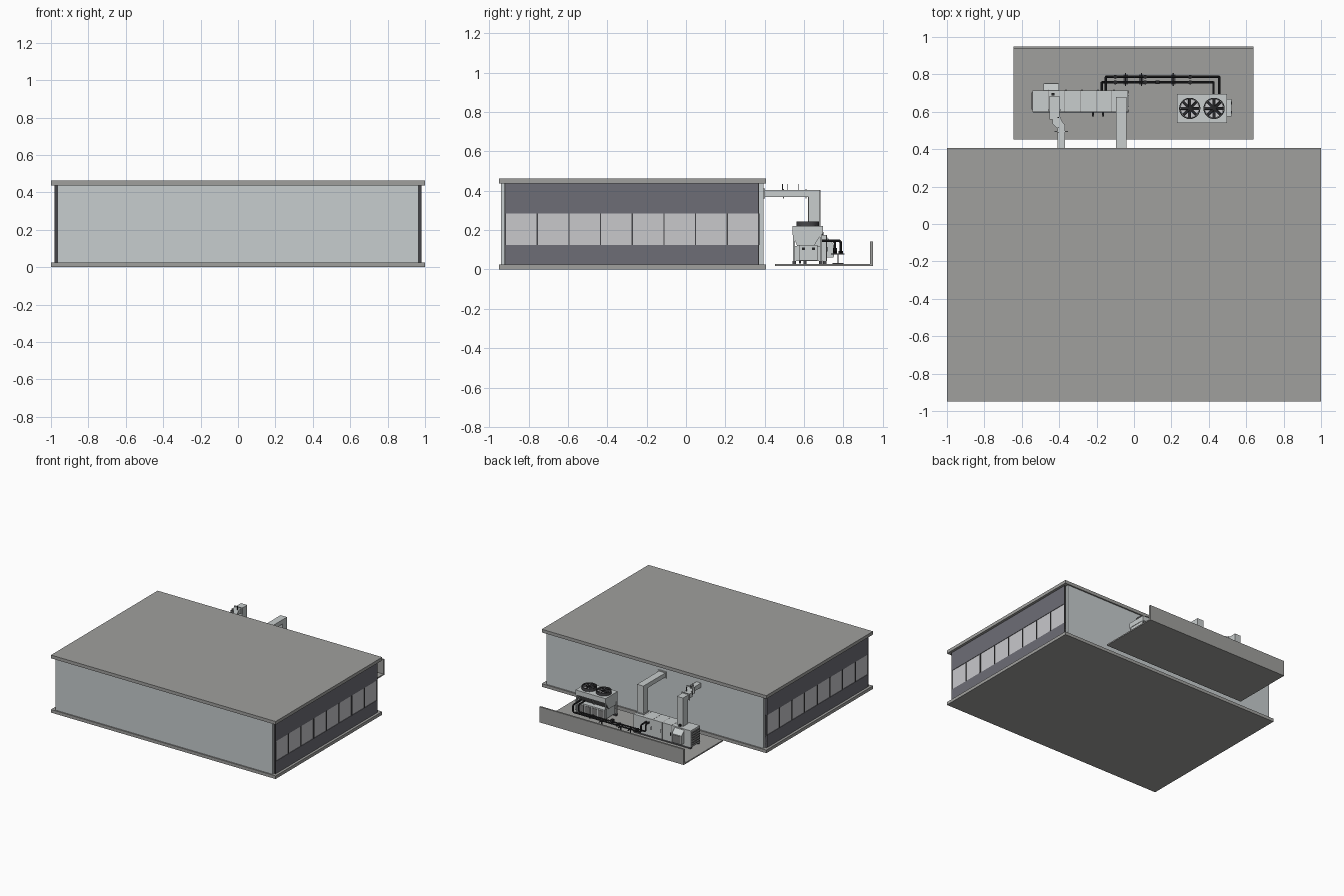
import bpy, bmesh, math
from mathutils import Matrix, Vector

if "Cube" in bpy.data.objects:
    bpy.data.objects.remove(bpy.data.objects["Cube"])


def material(name, r, g, b):
    m = bpy.data.materials.new(name)
    m.use_nodes = True
    m.diffuse_color = (r, g, b, 1)
    m.node_tree.nodes["Principled BSDF"].inputs["Base Color"].default_value = (r, g, b, 1)
    return m


concrete = material("concrete", .35, .35, .34)
wall = material("pale wall", .57, .61, .62)
cladding = material("dark cladding", .155, .155, .18)
glass = material("pale glass", .58, .58, .6)
trim = material("dark trim", .06, .06, .065)
sheet = material("sheet metal", .58, .61, .61)
coil = material("coil grey", .2, .2, .2)
black = material("black pipe", .02, .02, .022)


def finish(bm, name, mat):
    bmesh.ops.recalc_face_normals(bm, faces=bm.faces)
    me = bpy.data.meshes.new(name)
    bm.to_mesh(me)
    bm.free()
    me.materials.append(mat)
    ob = bpy.data.objects.new(name, me)
    bpy.context.collection.objects.link(ob)
    return ob


def box(name, x, y, z, mat):
    bm = bmesh.new()
    bmesh.ops.create_cube(bm, size=1)
    for v in bm.verts:
        v.co = [lo + (hi - lo) * (c + .5) for c, (lo, hi) in zip(v.co, (x, y, z))]
    return finish(bm, name, mat)


def prism(name, profile, span, mat, axis="x"):
    """Extrude a yz profile along x, or an xy profile along z."""
    bm = bmesh.new()
    place = (lambda a, b, t: (t, a, b)) if axis == "x" else (lambda a, b, t: (a, b, t))
    face = bm.faces.new([bm.verts.new(place(a, b, span[0])) for a, b in profile])
    out = bmesh.ops.extrude_face_region(bm, geom=[face])
    shift = Vector(place(0, 0, span[1] - span[0]))
    bmesh.ops.translate(bm, vec=shift, verts=[v for v in out["geom"] if isinstance(v, bmesh.types.BMVert)])
    return finish(bm, name, mat)


def disc(name, centre, radius, height, mat, sides=24):
    bm = bmesh.new()
    bmesh.ops.create_cone(bm, cap_ends=True, segments=sides, radius1=radius, radius2=radius,
                          depth=height, matrix=Matrix.Translation(centre))
    return finish(bm, name, mat)


def pipe(name, points, radius, mat):
    cu = bpy.data.curves.new(name, "CURVE")
    cu.dimensions = "3D"
    cu.bevel_depth = radius
    cu.bevel_resolution = 2
    cu.use_fill_caps = True
    sp = cu.splines.new("POLY")
    sp.points.add(len(points) - 1)
    for p, co in zip(sp.points, points):
        p.co = (*co, 1)
    ob = bpy.data.objects.new(name, cu)
    bpy.context.collection.objects.link(ob)
    cu.materials.append(mat)
    bpy.ops.object.select_all(action="DESELECT")
    ob.select_set(True)
    bpy.context.view_layer.objects.active = ob
    bpy.ops.object.convert(target="MESH")
    bpy.ops.object.shade_smooth_by_angle()


# Building: two slabs, long walls and glazed side facades
box("floor_slab", (-1, 1), (-.95, .406), (0, .025), concrete)
box("roof_slab", (-1, 1), (-.95, .406), (.437, .463), concrete)
box("front_wall", (-.966, .966), (-.94, -.92), (.025, .437), wall)
box("back_wall", (-.966, .966), (.372, .395), (.025, .437), wall)
for s, side in ((1, "left"), (-1, "right")):
    def across(a, b):
        return tuple(sorted((s * a, s * b)))
    box(side + "_lower_cladding", across(.96, .98), (-.92, .372), (.025, .125), cladding)
    box(side + "_upper_cladding", across(.96, .98), (-.92, .372), (.285, .437), cladding)
    box(side + "_glazing", across(.96, .976), (-.92, .372), (.125, .285), glass)
    for i in range(9):
        y = -.917 + i * .161
        box(f"{side}_mullion_{i}", across(.96, .981), (y - .003, y + .003), (.125, .285), trim)
    for y in (-.92, .369):
        box(side + "_corner_trim", across(.96, .981), (y - .002, y + .003), (.025, .437), trim)

# Plant deck with rear parapet
box("plant_deck", (-.645, .64), (.453, .95), (.018, .028), concrete)
box("deck_parapet", (-.645, .64), (.936, .95), (.018, .143), concrete)

# Air handler with doors, hood and louvred intake
for y in (.605, .705):
    box("handler_rail", (-.54, -.03), (y - .008, y + .008), (.028, .042), trim)
box("handler_body", (-.543, -.033), (.6, .715), (.042, .175), sheet)
for i in range(1, 6):
    x = -.543 + i * .085
    box(f"handler_seam_{i}", (x - .0015, x + .0015), (.599, .716), (.042, .1755), coil)
    for y in (.598, .717):
        box(f"handler_handle_{i}", (x + .008, x + .013), (y - .003, y + .003), (.09, .115), black)
prism("intake_hood", [(.715, .06), (.75, .06), (.75, .13), (.715, .165)], (-.485, -.4), sheet)
box("hood_grille", (-.478, -.407), (.75, .753), (.065, .125), coil)
for i in range(6):
    z = .055 + i * .019
    box(f"end_louvre_{i}", (-.549, -.543), (.612, .703), (z, z + .009), coil)
box("end_door", (-.034, -.028), (.625, .69), (.055, .16), sheet)
for x in (-.22, -.165):
    pipe("drain_stub", [(x, .605, .07), (x, .58, .07), (x, .58, .03)], .005, trim)

# Supply duct, an elbow running to the back wall
prism("supply_duct", [(.395, .368), (.622, .368), (.622, .17), (.68, .17), (.68, .403), (.395, .403)],
      (-.097, -.04), sheet)
box("supply_wall_flange", (-.105, -.032), (.395, .402), (.36, .411), sheet)
box("supply_base_flange", (-.103, -.034), (.616, .686), (.175, .181), sheet)

# Return duct, stepping sideways on its way to the wall
box("return_riser", (-.452, -.397), (.62, .684), (.17, .403), sheet)
prism("return_duct", [(-.452, .65), (-.452, .56), (-.435, .56), (-.435, .535), (-.41, .51), (-.41, .395),
                      (-.37, .395), (-.37, .53), (-.385, .55), (-.397, .58), (-.397, .65)],
      (.368, .403), sheet, "z")
for x, y in ((-.425, .61), (-.39, .495)):
    box("duct_collar", (x - .036, x + .036), (y - .003, y + .003), (.36, .41), sheet)
for y in (.49, .515, .57):
    box("duct_hanger", (-.408, -.402), (y - .002, y + .002), (.4, .435), trim)
box("duct_actuator", (-.44, -.425), (.688, .7), (.175, .19), black)

# Chiller: V-shaped coils between end plates, under a fan deck
V = [(.54, .182), (.565, .12), (.65, .12), (.69, .182)]
for x in (.232, .36, .484):
    prism("chiller_end_plate", V, (x, x + .01), sheet)
prism("chiller_coils", [(.55, .182), (.575, .12), (.64, .12), (.68, .182)], (.24, .486), coil)
box("chiller_top", (.23, .497), (.54, .695), (.18, .22), sheet)
box("chiller_cabinet", (.245, .485), (.55, .685), (.042, .12), sheet)
for y in (.55, .685):
    box("chiller_rail", (.23, .497), (y - .009, y + .009), (.028, .042), trim)
    for x in (.235, .492):
        box("chiller_post", (x - .005, x + .005), (y - .005, y + .005), (.04, .182), sheet)
for i in range(4):
    x = .255 + i * .058
    for y in (.549, .686):
        box("cabinet_panel", (x, x + .045), (y - .002, y + .002), (.052, .11), coil)
box("control_panel", (.495, .52), (.575, .668), (.045, .125), sheet)
for y in (.59, .64):
    box("control_switch", (.52, .523), (y, y + .015), (.1, .112), black)

# Two fans: shroud ring, grey well and dark blades
for n, x in enumerate((.298, .428)):
    c = (x, .618)
    disc(f"fan_well_{n}", (*c, .225), .05, .012, glass)
    bm = bmesh.new()
    rings = []
    for r, z in ((.057, .22), (.057, .243), (.051, .243), (.051, .22)):
        rings.append([bm.verts.new((c[0] + r * math.cos(a * math.tau / 28),
                                    c[1] + r * math.sin(a * math.tau / 28), z)) for a in range(28)])
    for k in range(4):
        p, q = rings[k], rings[(k + 1) % 4]
        for a in range(28):
            b = (a + 1) % 28
            bm.faces.new((p[a], p[b], q[b], q[a]))
    finish(bm, f"fan_shroud_{n}", trim)
    disc(f"fan_hub_{n}", (*c, .235), .012, .014, black, 16)
    for k in range(8):
        blade = box(f"fan_blade_{n}_{k}", (.008, .05), (-.008, .008), (-.0015, .0015), black)
        blade.matrix_world = (Matrix.Translation((*c, .237)) @ Matrix.Rotation(k * math.tau / 8, 4, "Z")
                              @ Matrix.Rotation(.35, 4, "X"))

# Flow and return pipes between chiller and air handler
for name, x0, x1, y in (("flow_pipe", .455, -.15, .787), ("return_pipe", .425, -.172, .757)):
    pipe(name, [(x0, .68, .145), (x0, y - .008, .145), (x0, y, .137), (x0, y, .095), (x0 - .008, y, .087),
                (x1 + .008, y, .087), (x1, y, .095), (x1, y, .137), (x1, y - .008, .145), (x1, .71, .145)],
         .0065, black)
    for x in (.3, .06, -.1):
        disc("pipe_flange", (x, y, .087), .011, .012, black, 12)
box("pipe_valve", (.115, .135), (.748, .768), (.078, .108), black)

# Pipe supports
for x in (-.045, .04, .21):
    box("support_bar", (x - .003, x + .003), (.738, .806), (.075, .081), trim)
    box("support_post", (x - .003, x + .003), (.769, .775), (.028, .078), trim)
    box("support_foot", (x - .012, x + .012), (.745, .8), (.028, .033), trim)
